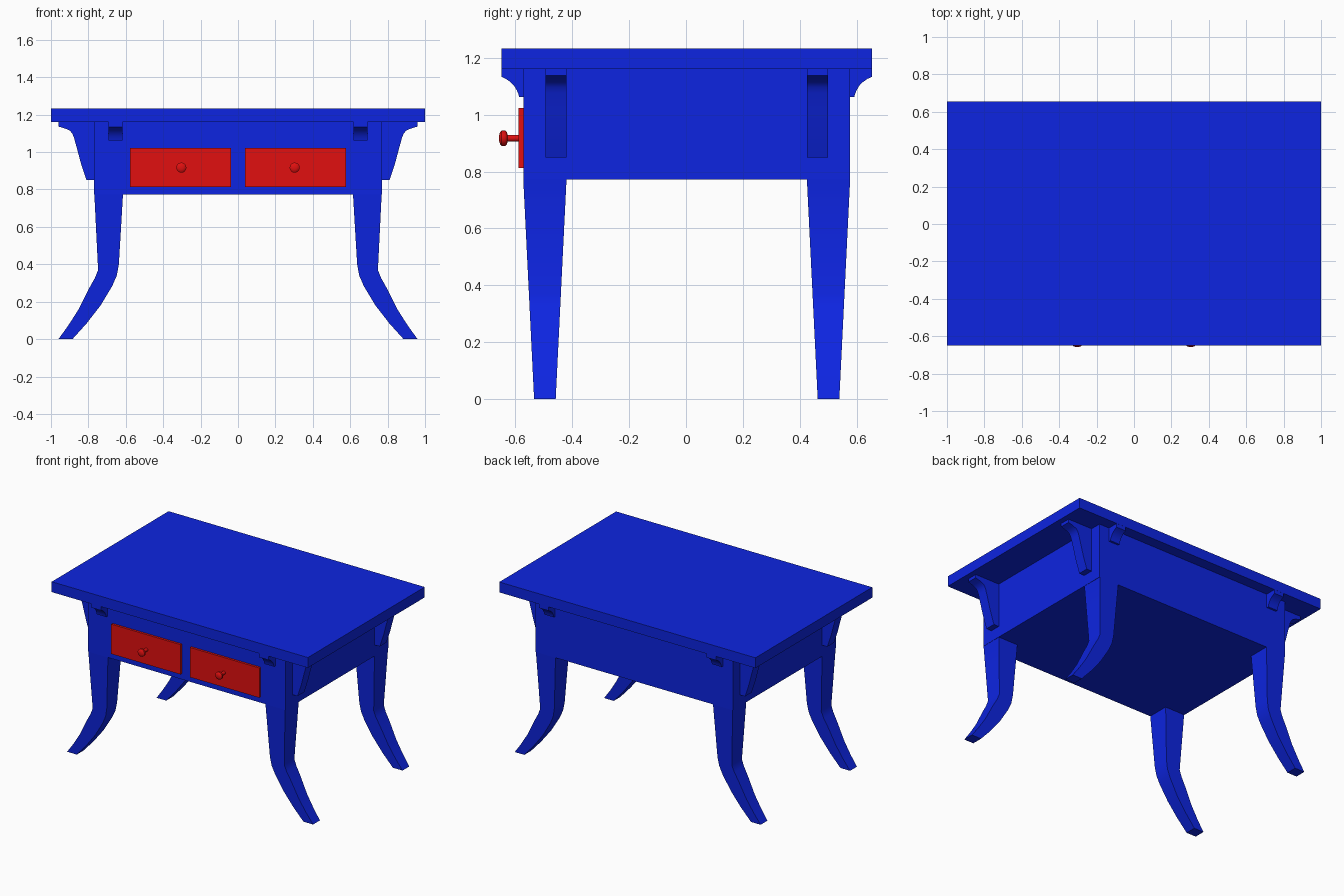
import bpy, bmesh, math
from mathutils import Vector, Matrix

if "Cube" in bpy.data.objects:
    bpy.data.objects.remove(bpy.data.objects["Cube"])

YC = 0.0025  # table centre in y (knobs stick out at the front)


def mat(name, col):
    m = bpy.data.materials.new(name)
    m.diffuse_color = (*col, 1)
    m.use_nodes = True
    m.node_tree.nodes["Principled BSDF"].inputs["Base Color"].default_value = m.diffuse_color
    return m


BLUE = mat("blue_paint", (0.004, 0.018, 0.75))
RED = mat("red_paint", (0.75, 0.005, 0.005))


def finish(name, bm, material, smooth=None):
    bmesh.ops.recalc_face_normals(bm, faces=bm.faces)
    me = bpy.data.meshes.new(name)
    bm.to_mesh(me)
    bm.free()
    me.materials.append(material)
    if smooth:
        for p in me.polygons:
            p.use_smooth = True
        me.set_sharp_from_angle(angle=math.radians(smooth))
    ob = bpy.data.objects.new(name, me)
    bpy.context.collection.objects.link(ob)
    return ob


def box(name, lo, hi, material):
    lo, hi = Vector(lo), Vector(hi)
    bm = bmesh.new()
    bmesh.ops.create_cube(bm, size=1, matrix=Matrix.Translation((lo + hi) / 2)
                          @ Matrix.Diagonal((*(hi - lo), 1)))
    return finish(name, bm, material)


def loft(name, rings, material, smooth):
    """Skin a list of closed rings and cap both ends."""
    bm = bmesh.new()
    vs = [[bm.verts.new(p) for p in r] for r in rings]
    n = len(vs[0])
    for a, b in zip(vs, vs[1:]):
        for i in range(n):
            bm.faces.new((a[i], a[(i + 1) % n], b[(i + 1) % n], b[i]))
    bm.faces.new(vs[0])
    bm.faces.new(vs[-1])
    return finish(name, bm, material, smooth)


# Table top and apron body
box("table_top", (-1, -0.6515 + YC, 1.16), (1, 0.6515 + YC, 1.233), BLUE)
box("apron_body", (-0.77, -0.5745 + YC, 0.772), (0.77, 0.5745 + YC, 1.16), BLUE)

# Leg outline: inner x, inner z, outer x, outer z
LEG = [(0.615, 0.772, 0.768, 0.772), (0.637, 0.40, 0.748, 0.37),
       (0.648, 0.34, 0.765, 0.327), (0.672, 0.285, 0.797, 0.27),
       (0.735, 0.18, 0.855, 0.155), (0.81, 0.083, 0.908, 0.072),
       (0.885, 0.0, 0.96, 0.0)]
# Bracket outline: reach outward (0-1), height (0 bottom - 1 lip)
BRACKET = [(0, 0), (0.21, 0), (0.36, 0.30), (0.48, 0.60), (0.56, 0.79),
           (0.60, 0.86), (0.67, 0.92), (0.80, 0.96), (1, 1)]

for sx, side in ((-1, "left"), (1, "right")):
    for sy, end in ((-1, "front"), (1, "back")):
        # Sabre leg, tapering in depth
        def half(z):
            return 0.038 + 0.038 * z / 0.772
        rings = []
        for xi, zi, xo, zo in LEG:
            hi, ho, yc = half(zi), half(zo), sy * 0.4985 + YC
            rings.append([(sx * xi, yc - hi, zi), (sx * xi, yc + hi, zi),
                          (sx * xo, yc + ho, zo), (sx * xo, yc - ho, zo)])
        loft(f"{end}_{side}_leg", rings, BLUE, 35)

        # Tall bracket under the side overhang
        prof = [(0.77 + 0.191 * u, 0.85 + 0.287 * h) for u, h in BRACKET]
        prof += [(0.961, 1.16), (0.77, 1.16)]
        loft(f"{end}_{side}_side_bracket",
             [[(sx * x, sy * y + YC, z) for x, z in prof] for y in (0.422, 0.496)],
             BLUE, 35)

        # Short bracket under the front and back overhang
        prof = [(0.5745, 1.062), (0.589, 1.062), (0.592, 1.073), (0.598, 1.087),
                (0.607, 1.102), (0.62, 1.115), (0.636, 1.126), (0.651, 1.133),
                (0.651, 1.16), (0.5745, 1.16)]
        loft(f"{end}_{side}_short_bracket",
             [[(sx * x, sy * y + YC, z) for y, z in prof] for x in (0.617, 0.692)],
             BLUE, 35)

    # Drawer front
    x0, x1 = sorted((sx * 0.037, sx * 0.578))
    box(f"{side}_drawer", (x0, -0.588, 0.813), (x1, -0.57, 1.023), RED)

    # Turned knob: y position, radius
    turned = [(-0.586, 0.012), (-0.627, 0.012), (-0.630, 0.022), (-0.636, 0.027),
              (-0.648, 0.027), (-0.654, 0.020), (-0.657, 0.010)]
    rings = [[(sx * 0.303 + r * math.cos(a * math.tau / 16), y,
               0.917 + r * math.sin(a * math.tau / 16)) for a in range(16)]
             for y, r in turned]
    loft(f"{side}_knob", rings, RED, 40)
